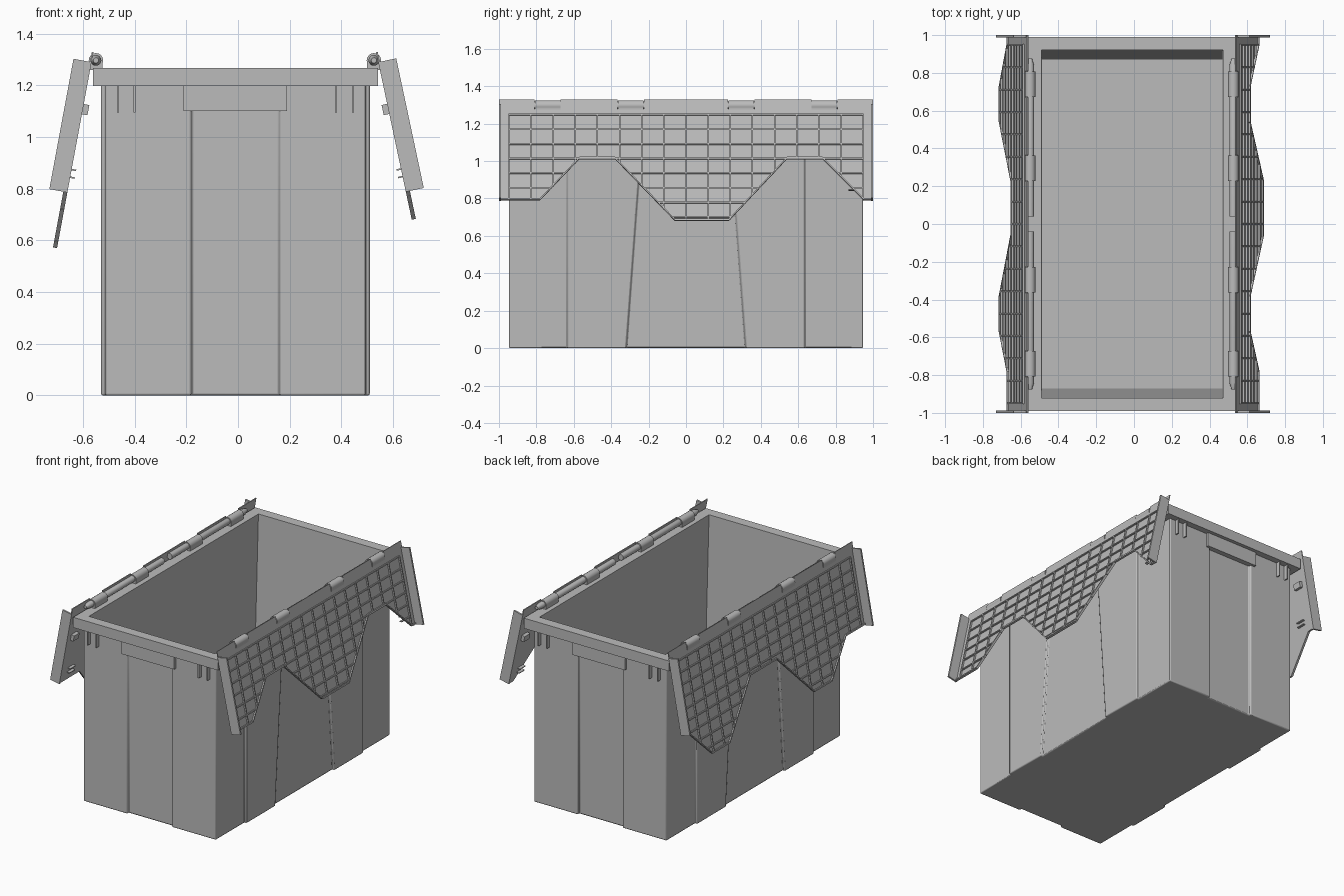
import bpy, bmesh, math
from mathutils import Vector

cube = bpy.data.objects.get("Cube")
if cube:
    bpy.data.objects.remove(cube)

grey = bpy.data.materials.new("grey plastic")
grey.use_nodes = True
COLOR = (0.5, 0.5, 0.5, 1)
grey.diffuse_color = COLOR
grey.node_tree.nodes["Principled BSDF"].inputs["Base Color"].default_value = COLOR
CX = -0.01  # tub centre in x


def finish(name, bm, smooth=False, bevel=0):
    bmesh.ops.recalc_face_normals(bm, faces=bm.faces)
    mesh = bpy.data.meshes.new(name)
    bm.to_mesh(mesh)
    bm.free()
    obj = bpy.data.objects.new(name, mesh)
    bpy.context.collection.objects.link(obj)
    mesh.materials.append(grey)
    if bevel:
        mod = obj.modifiers.new("soft edges", 'BEVEL')
        mod.width, mod.segments, mod.limit_method = bevel, 2, 'ANGLE'
    if smooth:
        bpy.ops.object.select_all(action='DESELECT')
        obj.select_set(True)
        bpy.context.view_layer.objects.active = obj
        bpy.ops.object.shade_smooth_by_angle(angle=math.radians(35))
    return obj


def loft(bm, loops, cap_start=False, cap_end=False):
    rings = [[bm.verts.new(p) for p in loop] for loop in loops]
    n = len(rings[0])
    for a, b in zip(rings, rings[1:]):
        for i in range(n):
            j = (i + 1) % n
            bm.faces.new((a[i], a[j], b[j], b[i]))
    if cap_start:
        bm.faces.new(rings[0])
    if cap_end:
        bm.faces.new(rings[-1])


def box(bm, lo, hi, place=Vector):
    def ring(z):
        return [place((x, y, z)) for x, y in
                ((lo[0], lo[1]), (hi[0], lo[1]), (hi[0], hi[1]), (lo[0], hi[1]))]
    loft(bm, [ring(lo[2]), ring(hi[2])], True, True)


def cylinder(bm, x, z, y0, y1, r, tip=0):
    def ring(y, rad):
        return [(x + rad * math.cos(k * math.tau / 16), y, z + rad * math.sin(k * math.tau / 16))
                for k in range(16)]
    loft(bm, [ring(y0, r), ring(y1, r)] + ([ring(y1 + tip, r * 0.5)] if tip else []), True, True)


# Outer shell: raised panels on the long sides, recessed panel on each end
def outline(slant, z):
    quarter = [(.504, slant), (.52, slant), (.52, .635), (.504, .635),
               (.504, .947), (.17, .947), (.17, .93)]
    pts = []
    for sx, sy in ((1, 1), (-1, 1), (-1, -1), (1, -1)):
        part = [(CX + sx * x, sy * y, z) for x, y in quarter]
        pts += part if sx == sy else part[::-1]
    return pts


bm = bmesh.new()
loft(bm, [outline(.32, 0), outline(.23, 1.21)], cap_start=True)
finish("tub_shell", bm, True, .007)


# Rim and inner walls as one loft of rectangles
def rect(hx, hy, z):
    return [(CX + sx * hx, sy * hy, z) for sx, sy in ((1, 1), (-1, 1), (-1, -1), (1, -1))]


bm = bmesh.new()
loft(bm, [rect(.49, .925, 1.197), rect(.552, .99, 1.197), rect(.552, .99, 1.268),
          rect(.48, .922, 1.268), rect(.478, .87, .03)], cap_end=True)
finish("rim_and_liner", bm)

# Handle blocks and gussets under the rim at both ends
for side, label in ((-1, "front"), (1, "back")):
    bm = bmesh.new()
    box(bm, (CX - .2, side * .925, 1.1), (CX + .2, side * .965, 1.2))
    finish(label + "_handle_block", bm)
    bm = bmesh.new()
    for x in (-.455, -.39, .39, .455):
        box(bm, (CX + x - .004, side * .94, 1.095), (CX + x + .004, side * .975, 1.2))
    finish(label + "_gussets", bm)

# Hinged lid halves hanging outside; edge heights of one half, mirrored for the other
EDGE = [(-1, .79), (-.78, .79), (-.57, 1.01), (-.38, 1.01), (-.06, .68),
        (.23, .68), (.54, 1.01), (.73, 1.01), (.95, .79), (1, .79)]
KNUCKLES = (-.74, -.295, .295, .74)
TOP = 1.29


def make_lid(label, side, x0, degrees, edge):
    a = math.radians(degrees)

    def place(p):  # (y, distance down the lid, distance outward) to world
        y, u, v = p
        return Vector((x0 + side * (u * math.sin(a) + v * math.cos(a)), y,
                       TOP - u * math.cos(a) + v * math.sin(a)))

    limits = [(y, (TOP - z) / math.cos(a)) for y, z in edge]

    def limit(y):
        for (ya, ua), (yb, ub) in zip(limits, limits[1:]):
            if ya <= y <= yb:
                return ua + (ub - ua) * (y - ya) / (yb - ya)
        return 0

    # Panel with notches for the hinge knuckles
    outline_pts = list(limits) + [(1, -.04)]
    for k in reversed(KNUCKLES):
        outline_pts += [(k + .07, -.04), (k + .07, .012), (k - .07, .012), (k - .07, -.04)]
    outline_pts.append((-1, -.04))
    bm = bmesh.new()
    loft(bm, [[place((y, u, v)) for y, u in outline_pts] for v in (0, .006)], True, True)
    finish(label + "_lid_panel", bm)

    # Rib grid
    bm = bmesh.new()
    t, depth, start = .004, .016, .045
    for i in range(17):
        y = -.948 + i * .1185
        box(bm, (y - t, start, .005), (y + t, limit(y), depth), place)
    for row in range(9):
        u = start + row * .08
        begin = None
        for i in range(-95, 97):
            y = i / 100
            inside = i < 96 and limit(y) > u
            if inside and begin is None:
                begin = y
            elif not inside and begin is not None:
                box(bm, (begin, u - t, .005), (y - .01, u + t, depth), place)
                begin = None
    # Rib following the cut edge
    for (ya, ua), (yb, ub) in zip(limits, limits[1:]):
        loft(bm, [[place((y, u - d, v)) for d, v in ((0, .005), (.01, .005), (.01, depth), (0, depth))]
                  for y, u in ((ya, ua), (yb, ub))], True, True)
    finish(label + "_lid_ribs", bm)

    # End flanges
    bm = bmesh.new()
    for s in (-1, 1):
        box(bm, (s * .988, 0, 0), (s * 1, .513, .071), place)
    finish(label + "_lid_flanges", bm)

    # Small stops on the face towards the tub
    bm = bmesh.new()
    for s in (-1, 1):
        box(bm, (s * .93 - .03, .165, -.022), (s * .93 + .03, .205, .001), place)
        for u in (.42, .45):
            box(bm, (s * .9 - .03, u, -.018), (s * .9 + .03, u + .006, .001), place)
    finish(label + "_lid_stops", bm)

    # Hinge pins and knuckles
    hx = x0 + side * -.017
    bm = bmesh.new()
    for s in (-1, 1):
        cylinder(bm, hx, 1.297, s * .04, s * .84, .021, s * .035)
    for k in KNUCKLES:
        cylinder(bm, hx, 1.297, k - .068, k + .068, .028)
        box(bm, (hx - .026, k - .068, 1.26), (hx + .026, k + .068, 1.297))
    finish(label + "_hinge", bm, True)


make_lid("left", 1, .543, 12, EDGE)
make_lid("right", -1, -.567, 10.5, [(y, 1.58 - z) for y, z in EDGE])
